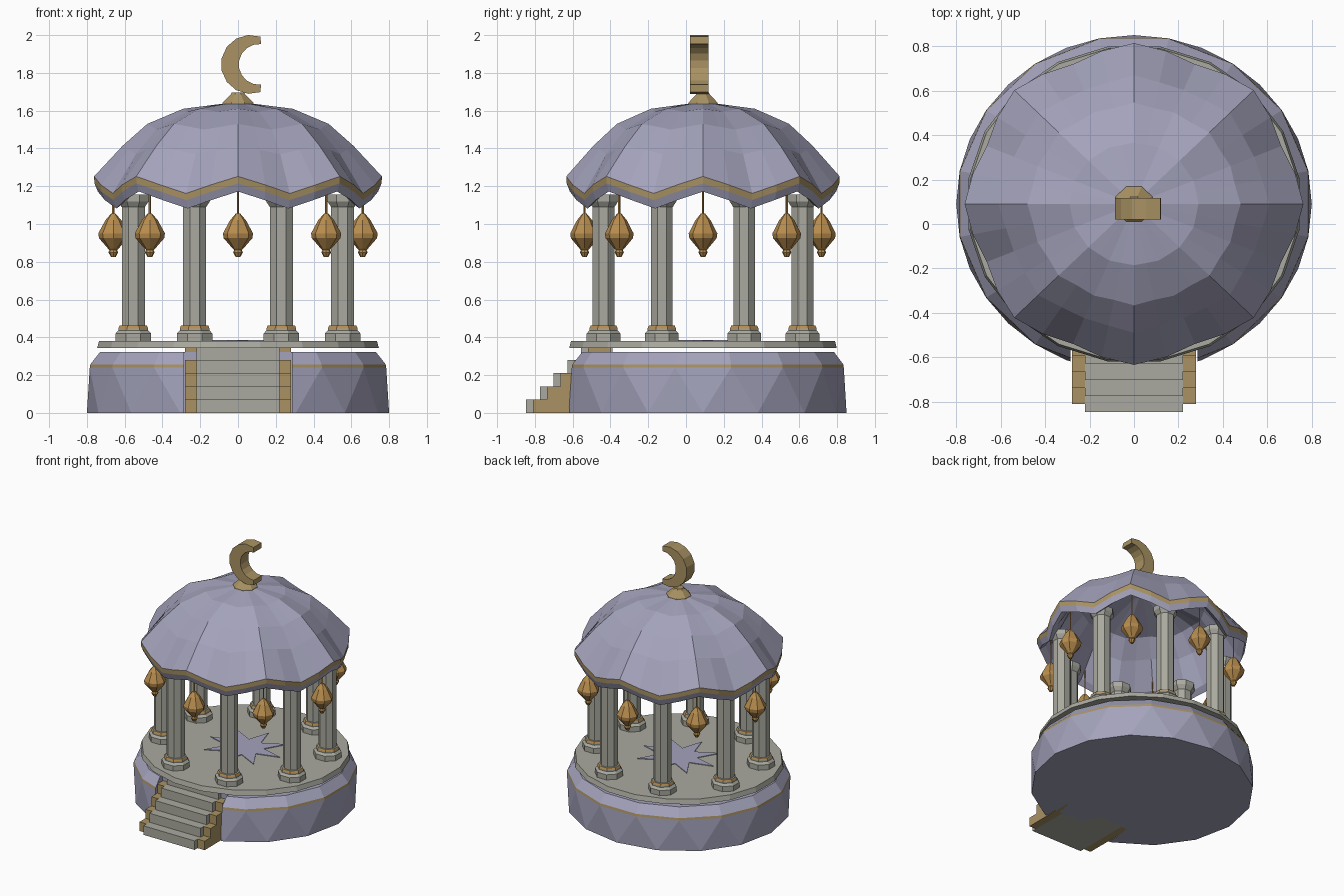
import bpy, bmesh, math
from mathutils import Vector

if "Cube" in bpy.data.objects:
    bpy.data.objects.remove(bpy.data.objects["Cube"])


def material(name, rgb):
    m = bpy.data.materials.new(name)
    m.use_nodes = True
    col = (*rgb, 1)
    m.diffuse_color = col
    m.node_tree.nodes["Principled BSDF"].inputs["Base Color"].default_value = col
    return m


PURPLE = material("dusty purple", (.37, .365, .50))
STONE = material("pale stone", (.40, .40, .35))
GOLD = material("dull gold", (.40, .29, .125))
AMBER = material("amber brass", (.48, .265, .075))

CENTRE_Y, SQUASH = .09, .95     # the round parts are slightly oval


def finish(name, bm, mats, oval=True):
    bmesh.ops.recalc_face_normals(bm, faces=bm.faces)
    if oval:
        for v in bm.verts:
            v.co.y = v.co.y * SQUASH + CENTRE_Y
    me = bpy.data.meshes.new(name)
    bm.to_mesh(me)
    bm.free()
    for m in mats:
        me.materials.append(m)
    ob = bpy.data.objects.new(name, me)
    bpy.context.collection.objects.link(ob)
    return ob


def skin(bm, rings, slots=None, caps=True, closed=False):
    """Bridge rings of points; slots gives one material per band."""
    vs = [[bm.verts.new(p) for p in ring] for ring in rings]
    n = len(vs[0])
    pairs = list(zip(vs, vs[1:])) + ([(vs[-1], vs[0])] if closed else [])
    for k, (a, b) in enumerate(pairs):
        for i in range(n):
            j = (i + 1) % n
            f = bm.faces.new((a[i], a[j], b[j], b[i]))
            f.material_index = slots[k] if slots else 0
    if caps:
        bm.faces.new(vs[0]).material_index = slots[0] if slots else 0
        bm.faces.new(vs[-1]).material_index = slots[-1] if slots else 0


def circle(r, z, n, turn=0.0, at=(0, 0)):
    return [Vector((at[0] + r * math.cos((i + turn) * math.tau / n),
                    at[1] + r * math.sin((i + turn) * math.tau / n), z)) for i in range(n)]


def turned(name, profile, n, mats, slots=None, turn=0.0, at=(0, 0)):
    bm = bmesh.new()
    skin(bm, [circle(r, z, n, turn, at) for r, z in profile], slots)
    return finish(name, bm, mats)


def box(bm, x, y, z, slot=0):
    rings = [[(x[0], y[0], h), (x[1], y[0], h), (x[1], y[1], h), (x[0], y[1], h)] for h in z]
    skin(bm, rings, [slot])


# Plinth: faceted wall, gold line, sloping shoulder, with a slot for the stairs
bm = bmesh.new()
skin(bm, [circle(.80, 0, 16), circle(.80, .24, 16, .5), circle(.797, .257, 16, .5),
          circle(.745, .322, 16, .5)], [0, 1, 0])
bmesh.ops.triangulate(bm, faces=[f for f in bm.faces if len(f.verts) == 4])
plinth = finish("plinth", bm, [PURPLE, GOLD])

bm = bmesh.new()
box(bm, (-.285, .285), (-1, -.52), (-.1, .5))
cutter = finish("stair_slot_cutter", bm, [PURPLE], oval=False)
cutter.hide_render = True
cutter.hide_viewport = True
cut = plinth.modifiers.new("stair_slot", "BOOLEAN")
cut.operation = "DIFFERENCE"
cut.object = cutter

# Floor slab hovering just above the plinth
turned("floor_slab", [(.755, .343), (.745, .38)], 20, [STONE], turn=.5)

# Flat star inlaid in the floor
bm = bmesh.new()
star = circle(.3, 0, 16)
for i in range(1, 16, 2):
    star[i] *= .45
skin(bm, [[p + Vector((0, 0, h)) for p in star] for h in (.379, .385)])
finish("floor_star", bm, [PURPLE])

# Stairs with stepped gold sides
bm = bmesh.new()
sides = bmesh.new()
for k in range(5):
    y = -.847 + k * .073
    low, high = k * .07, (k + 1) * .07
    box(bm, (-.22, .22), (y, -.39), (low, high))
    for s in (-1, 1):
        box(sides, sorted((s * .22, s * .28)), (y + .037, -.40), (low, high))
finish("stair_treads", bm, [STONE], oval=False)
finish("stair_sides", sides, [GOLD], oval=False)

# Columns and hanging lanterns, eight of each
COLUMN = [(.102, .38), (.102, .42), (.085, .437), (.085, .448), (.078, .462), (.066, .463),
          (.066, 1.09), (.07, 1.095), (.088, 1.12), (.088, 1.155)]
COLUMN_SLOTS = [0, 0, 0, 1, 0, 0, 0, 0, 0]
LANTERN = [(.012, 1.055), (.042, 1.02), (.08, .95), (.076, .925), (.03, .872),
           (.02, .862), (.026, .85), (.012, .825)]
for k in range(8):
    a = math.radians(45 * k)
    b = a + math.radians(22.5)
    turned(f"column_{k + 1}", COLUMN, 8, [STONE, AMBER], COLUMN_SLOTS, .5,
           (.6 * math.cos(b), .6 * math.sin(b)))
    spot = (.66 * math.cos(a), .66 * math.sin(a))
    turned(f"lantern_{k + 1}", LANTERN, 8, [AMBER], at=spot)
    turned(f"lantern_cord_{k + 1}", [(.006, 1.05), (.006, 1.25)], 4, [AMBER], at=spot)

# Scalloped dome: eight gores, gold edge, purple valance and inner lining
SEGMENTS = 32


def scallop(r, z, dip, pull, flute=0.0):
    ring = circle(1, 0, SEGMENTS)
    for i, p in enumerate(ring):
        t = (0, .5, 1, .5)[i % 4]        # 0 at a gore's crest, 1 at its low point
        rr = r - pull * t - (flute if i % 2 else 0)
        ring[i] = Vector((p.x * rr, p.y * rr, z - dip * t))
    return ring


bm = bmesh.new()
skin(bm, [scallop(.08, 1.637, 0, 0),
          scallop(.29, 1.61, .015, 0, .005),
          scallop(.48, 1.53, .03, .01, .012),
          scallop(.61, 1.415, .045, .025, .01),
          scallop(.762, 1.252, .09, .045),
          scallop(.76, 1.215, .088, .045),
          scallop(.742, 1.172, .09, .045),
          scallop(.70, 1.20, .09, .045),
          scallop(.57, 1.385, .045, .025),
          scallop(.45, 1.50, .03, .01),
          scallop(.08, 1.60, 0, 0)],
     [0, 0, 0, 0, 1, 0, 0, 0, 0, 0])
finish("dome", bm, [PURPLE, GOLD])

# Finial foot and crescent
turned("finial_foot", [(.092, 1.63), (.088, 1.642), (.042, 1.685), (.036, 1.695)], 8, [GOLD],
       turn=.5)


def arc(cx, cz, r, start, end, n):
    steps = [math.radians(start + (end - start) * i / n) for i in range(n + 1)]
    return [(cx + r * math.cos(a), cz + r * math.sin(a)) for a in steps]


outer = arc(.066, 1.845, .156, 70, 290, 9)
inner = arc(.112, 1.845, .108, 85, 275, 9)
bm = bmesh.new()
# each ring is one cross-section along the crescent
skin(bm, [[(o[0], .02, o[1]), (o[0], .118, o[1]), (i[0], .118, i[1]), (i[0], .02, i[1])]
          for o, i in zip(outer, inner)])
finish("crescent", bm, [GOLD], oval=False)
